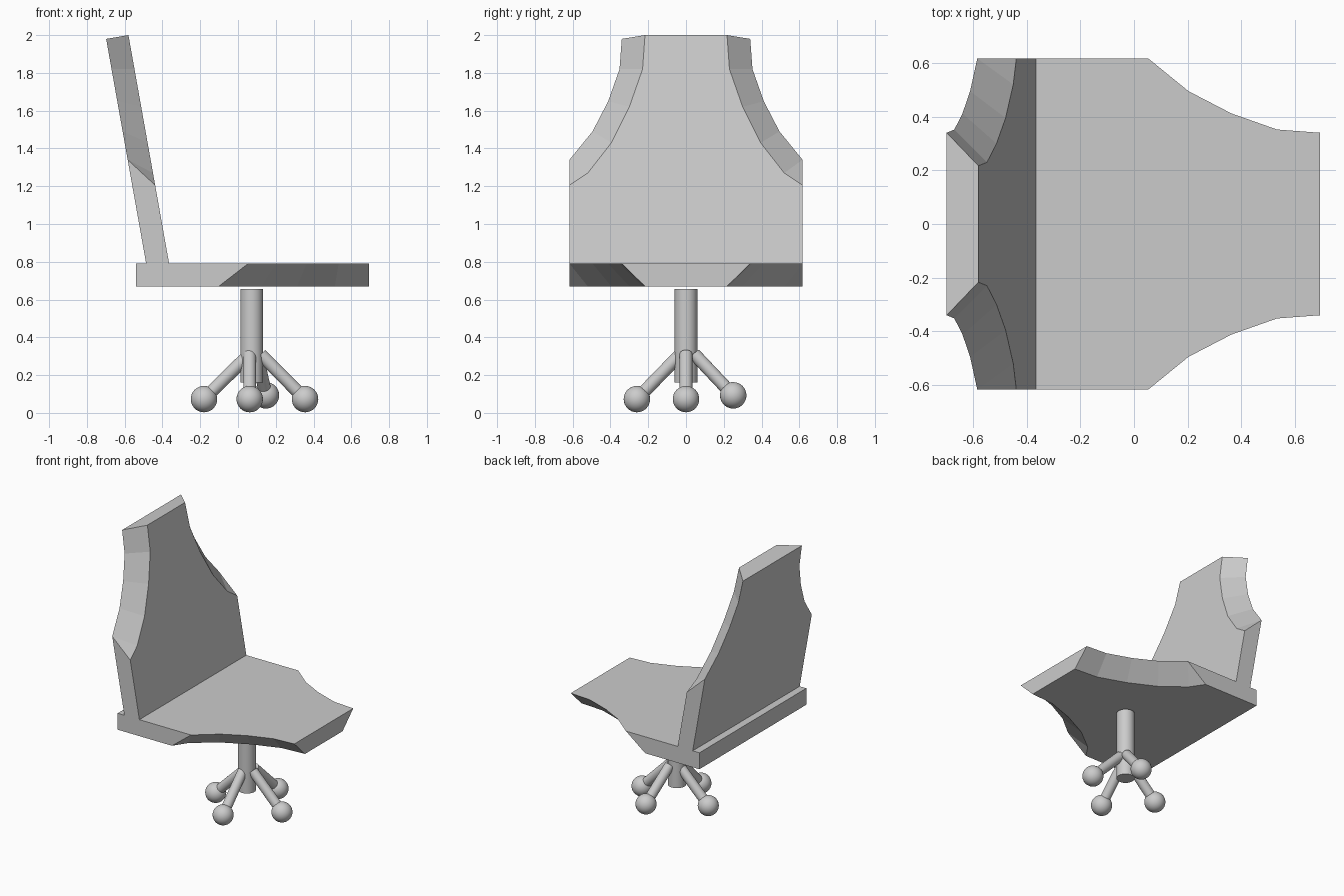
import bpy, bmesh
from mathutils import Vector

if "Cube" in bpy.data.objects:
    bpy.data.objects.remove(bpy.data.objects["Cube"])

# Scooped side outline shared by seat and backrest: (half width, distance from tip)
NARROW = [(.217, 0), (.23, .18), (.3, .38), (.395, .57), (.52, .73), (.617, .795)]
WIDE = [(.34, 0), (.352, .16), (.412, .33), (.495, .49), (.617, .64), (.617, .64)]


def plate(name, narrow_pos, wide_pos, narrow_len, wide_len):
    """Thick panel with bevelled, scooped corners at its tip."""
    bm = bmesh.new()

    def outline(half, length, pos):
        half = half + [(.617, length)]
        pts = half + [(-y, d) for y, d in reversed(half)]
        return [bm.verts.new(pos(y, d)) for y, d in pts]

    a = outline(NARROW, narrow_len, narrow_pos)
    b = outline(WIDE, wide_len, wide_pos)
    n = len(a)
    bm.faces.new(a)
    bm.faces.new(b)
    for i in range(n):
        j = (i + 1) % n
        # split so that the slightly twisted facets stay flat
        bm.faces.new((a[i], a[j], b[j], b[i]))
    bmesh.ops.remove_doubles(bm, verts=bm.verts, dist=1e-5)
    bmesh.ops.recalc_face_normals(bm, faces=bm.faces)
    mesh = bpy.data.meshes.new(name)
    bm.to_mesh(mesh)
    bm.free()
    obj = bpy.data.objects.new(name, mesh)
    bpy.context.collection.objects.link(obj)


def smooth(obj, name):
    obj.name = name
    bpy.ops.object.shade_smooth_by_angle()


def rod(name, start, end, radius):
    start, end = Vector(start), Vector(end)
    axis = end - start
    bpy.ops.mesh.primitive_cylinder_add(
        vertices=32, radius=radius, depth=axis.length, location=(start + end) / 2,
        rotation=axis.to_track_quat('Z', 'Y').to_euler())
    smooth(bpy.context.object, name)


# Seat and leaning backrest
plate("seat", lambda y, d: (.693 - d, y, .67),
      lambda y, d: (.693 - d, y, .79), 1.233, 1.233)
plate("backrest", lambda y, d: (-.58 + .178 * d, y, 2 - d),
      lambda y, d: (-.698 + .178 * d, y, 1.98 - d), 1.21, 1.19)

# Central column
rod("column", (.073, 0, .16), (.073, 0, .655), .06)

# Splayed legs with ball feet
LEGS = [("left", (.045, 0, .295), (-.18, 0, .073)),
        ("front", (.062, -.03, .31), (.062, -.26, .073)),
        ("right", (.12, 0, .31), (.355, 0, .073)),
        ("back", (.1, .045, .31), (.148, .25, .093))]
for side, top, foot in LEGS:
    rod(side + "_leg", top, foot, .034)
    bpy.ops.mesh.primitive_uv_sphere_add(segments=32, ring_count=16, radius=.07, location=foot)
    smooth(bpy.context.object, side + "_foot")
